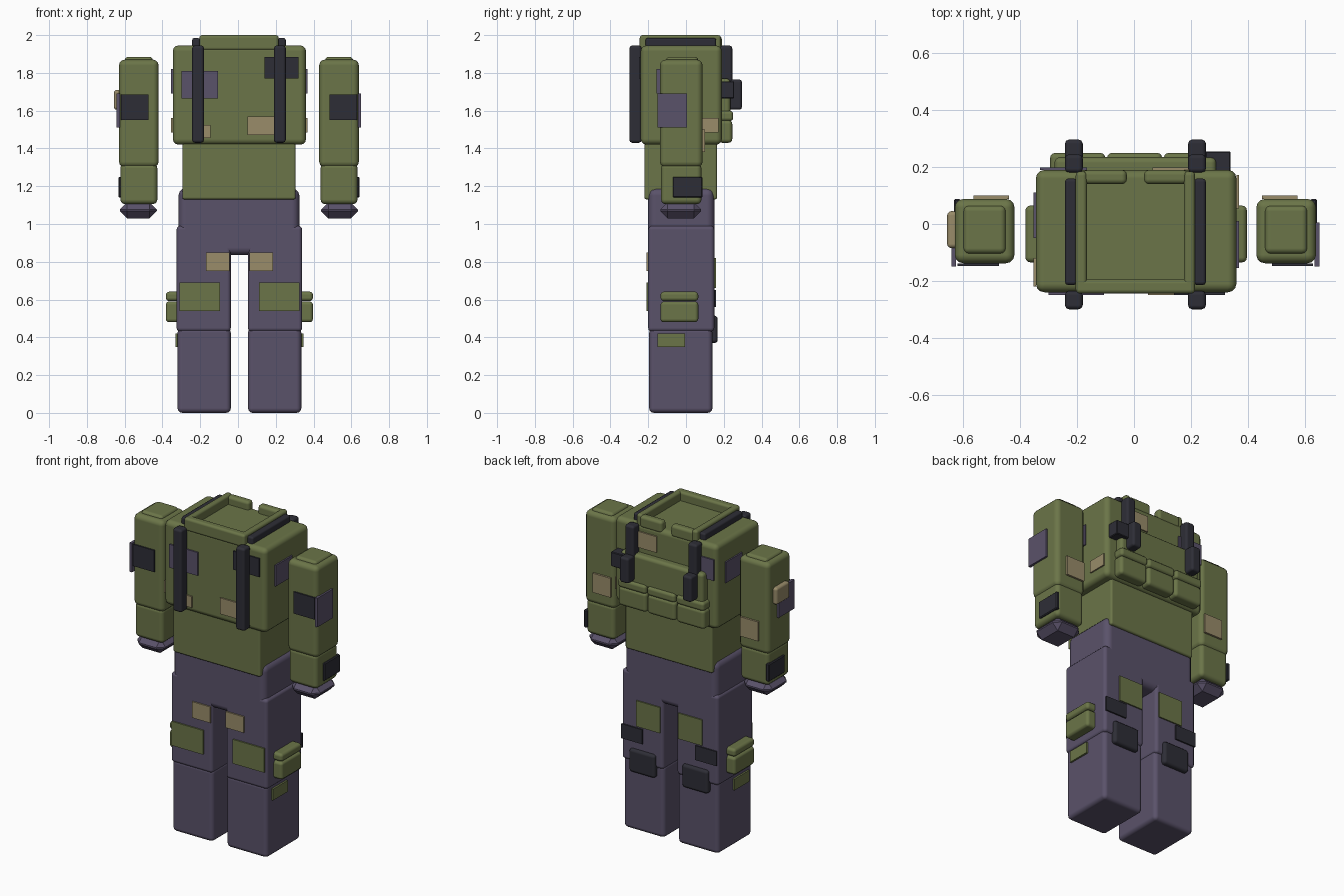
import bpy, bmesh


def material(name, rgb):
    m = bpy.data.materials.new(name)
    m.diffuse_color = (*rgb, 1)
    return m


GREEN = material("olive green", (0.147, 0.178, 0.065))
PURPLE = material("dusty purple", (0.102, 0.084, 0.144))
DARK = material("charcoal", (0.027, 0.027, 0.037))
TAN = material("tan", (0.319, 0.262, 0.144))


def box(name, mat, x, y, z, bevel=0.0, segments=3):
    """Box from its x, y and z ranges, with rounded edges."""
    bm = bmesh.new()
    bmesh.ops.create_cube(bm, size=1)
    for v in bm.verts:
        v.co = [(r[0] + r[1]) / 2 + c * abs(r[1] - r[0]) for c, r in zip(v.co, (x, y, z))]
    me = bpy.data.meshes.new(name)
    bm.to_mesh(me)
    bm.free()
    me.materials.append(mat)
    ob = bpy.data.objects.new(name, me)
    bpy.context.collection.objects.link(ob)
    if bevel:
        b = ob.modifiers.new("rounding", 'BEVEL')
        b.width, b.segments = bevel, segments
        b.limit_method = 'NONE'
        if segments > 1:
            b.harden_normals = True
            for p in me.polygons:
                p.use_smooth = True
    return ob


def pair(name, mat, x, y, z, bevel=0.0, segments=3, centre=0.005):
    """Box given on the +x side, repeated on the -x side."""
    box("right_" + name, mat, x, y, z, bevel, segments)
    box("left_" + name, mat, (2 * centre - x[1], 2 * centre - x[0]), y, z, bevel, segments)


# Torso, vest and hips
box("vest", GREEN, (-0.345, 0.36), (-0.24, 0.19), (1.42, 1.945), 0.03)
box("lower_torso", GREEN, (-0.295, 0.305), (-0.22, 0.165), (1.13, 1.46), 0.012)
box("hips", PURPLE, (-0.315, 0.325), (-0.2, 0.15), (0.835, 1.19), 0.04)

# Collar: front and side rims, two short back rims
box("collar_front", GREEN, (-0.205, 0.215), (-0.245, -0.195), (1.92, 2.0), 0.015)
pair("collar_side", GREEN, (0.175, 0.215), (-0.235, 0.185), (1.92, 2.0), 0.015)
pair("collar_back", GREEN, (0.035, 0.19), (0.14, 0.19), (1.92, 1.995), 0.018)

# Shoulder straps with buckles
pair("strap_front", DARK, (0.19, 0.253), (-0.3, -0.235), (1.43, 1.945), 0.015, 2)
pair("strap_top", DARK, (0.21, 0.253), (-0.215, 0.16), (1.92, 1.985), 0.012, 2)
pair("strap_back", DARK, (0.19, 0.253), (0.18, 0.245), (1.66, 1.945), 0.015, 2)
pair("strap_buckle", DARK, (0.19, 0.253), (0.18, 0.297), (1.605, 1.765), 0.015, 2)
box("radio_box", DARK, (0.25, 0.34), (0.18, 0.255), (1.665, 1.755), 0.004, 1)

# Back panel and row of pouches
box("back_panel", GREEN, (-0.28, 0.29), (0.17, 0.235), (1.58, 1.77), 0.02)
for i in range(3):
    x0 = -0.295 + i * 0.2
    box(f"back_pouch_{i}", GREEN, (x0, x0 + 0.194), (0.17, 0.245), (1.43, 1.55), 0.02)
    box(f"back_pouch_flap_{i}", GREEN, (x0, x0 + 0.194), (0.17, 0.25), (1.545, 1.6), 0.018)

# Vest patches: front, back, then sides
FRONT, BACK = (-0.249, -0.24), (0.19, 0.199)
box("vest_patch_front_upper", PURPLE, (-0.3, -0.105), FRONT, (1.665, 1.81))
box("vest_patch_front_corner", DARK, (0.14, 0.32), FRONT, (1.77, 1.885))
box("vest_patch_front_lower", TAN, (0.05, 0.24), FRONT, (1.47, 1.57))
box("vest_patch_front_small", TAN, (-0.23, -0.145), FRONT, (1.455, 1.525))
box("vest_patch_back_upper", TAN, (0.065, 0.2), BACK, (1.8, 1.9))
box("vest_patch_back_side", PURPLE, (-0.33, -0.165), BACK, (1.73, 1.86))
box("vest_patch_right_upper", PURPLE, (0.36, 0.369), (-0.155, 0.01), (1.69, 1.82))
box("vest_patch_right_lower", TAN, (0.36, 0.369), (0.055, 0.172), (1.485, 1.56))
box("vest_patch_left_upper", PURPLE, (-0.354, -0.345), (-0.05, 0.11), (1.69, 1.82))
box("vest_patch_left_lower", TAN, (-0.354, -0.345), (-0.22, -0.12), (1.485, 1.56))

# Arms, shoulder caps and hands
pair("upper_arm", GREEN, (0.43, 0.64), (-0.138, 0.088), (1.3, 1.87), 0.03)
pair("shoulder_cap", GREEN, (0.46, 0.61), (-0.105, 0.065), (1.84, 1.885), 0.02)
pair("forearm", GREEN, (0.437, 0.633), (-0.132, 0.082), (1.105, 1.32), 0.025)
pair("hand", PURPLE, (0.44, 0.635), (-0.135, 0.08), (1.03, 1.115), 0.038, 1)

# Arm patches and pouch
pair("arm_patch_front", DARK, (0.485, 0.63), (-0.147, -0.138), (1.55, 1.685))
pair("arm_patch_side", PURPLE, (0.635, 0.652), (-0.15, 0.005), (1.51, 1.69))
pair("arm_patch_back", TAN, (0.45, 0.575), (0.088, 0.1), (1.38, 1.5))
pair("cuff_patch", DARK, (0.62, 0.643), (-0.07, 0.088), (1.14, 1.25), 0.005, 1)
box("left_arm_pouch", TAN, (-0.657, -0.62), (-0.085, 0.045), (1.605, 1.71), 0.015)

# Legs
LEG = 0.0075
pair("thigh", PURPLE, (0.053, 0.34), (-0.2, 0.15), (0.43, 0.99), 0.02, 3, LEG)
pair("shin", PURPLE, (0.053, 0.335), (-0.195, 0.14), (0.0, 0.45), 0.025, 3, LEG)

# Leg patches and thigh pouches
pair("thigh_patch_tan", TAN, (0.06, 0.185), (-0.209, -0.2), (0.75, 0.85), centre=LEG)
pair("thigh_patch_green", GREEN, (0.11, 0.325), (-0.209, -0.2), (0.54, 0.69), centre=LEG)
pair("shin_patch", GREEN, (0.33, 0.346), (-0.15, -0.005), (0.35, 0.42), centre=LEG)
pair("thigh_pouch", GREEN, (0.32, 0.397), (-0.135, 0.065), (0.48, 0.59), 0.018, 3, LEG)
pair("thigh_pouch_flap", GREEN, (0.32, 0.397), (-0.135, 0.065), (0.592, 0.642), 0.018, 3, LEG)
pair("leg_back_patch_green", GREEN, (0.07, 0.235), (0.15, 0.158), (0.66, 0.82), centre=LEG)
pair("leg_back_patch_dark", DARK, (0.19, 0.335), (0.15, 0.159), (0.56, 0.65), centre=LEG)
pair("leg_back_pad", DARK, (0.1, 0.28), (0.12, 0.168), (0.37, 0.515), 0.018, 3, LEG)
